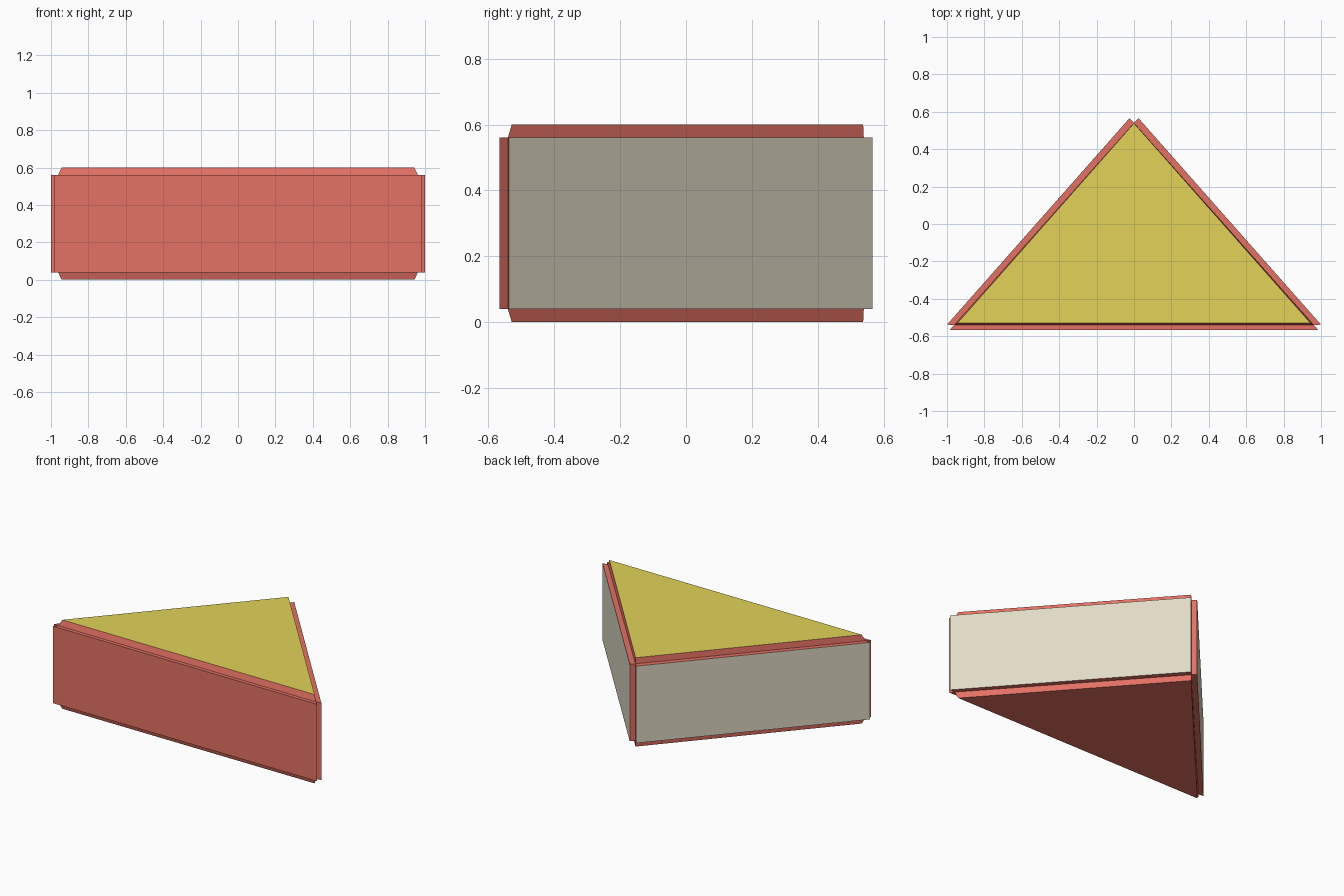
import bpy
import bmesh

cube = bpy.data.objects.get("Cube")
if cube:
    bpy.data.objects.remove(cube, do_unlink=True)


def material(name, colour):
    mat = bpy.data.materials.new(name)
    mat.use_nodes = True
    mat.diffuse_color = (*colour, 1)
    mat.node_tree.nodes["Principled BSDF"].inputs["Base Color"].default_value = (*colour, 1)
    return mat


red = material("coral red", (0.775, 0.165, 0.127))
yellow = material("mustard yellow", (0.76, 0.65, 0.098))
cream = material("cream", (0.745, 0.708, 0.565))


def loft(name, low, low_z, high, high_z, mats, is_face=None):
    """Closed solid between two matching outlines; faces passing the rule get the second colour."""
    bm = bmesh.new()
    a = [bm.verts.new((x, y, low_z)) for x, y in low]
    b = [bm.verts.new((x, y, high_z)) for x, y in high]
    bm.faces.new(a)
    bm.faces.new(b)
    n = len(a)
    for i in range(n):
        j = (i + 1) % n
        bm.faces.new((a[i], a[j], b[j], b[i]))
    bmesh.ops.recalc_face_normals(bm, faces=bm.faces)
    for f in bm.faces:
        f.material_index = int(bool(is_face and is_face(f)))
    mesh = bpy.data.meshes.new(name)
    bm.to_mesh(mesh)
    bm.free()
    for m in mats:
        mesh.materials.append(m)
    obj = bpy.data.objects.new(name, mesh)
    bpy.context.collection.objects.link(obj)


# Heights of the panels and of the whole wedge
Z0, Z1, TOP = 0.04, 0.56, 0.6
wide = [(-0.962, -0.541), (0.962, -0.541), (0, 0.54)]
cap = [(-0.943, -0.529), (0.943, -0.529), (0, 0.538)]

# Wedge body
loft("wedge_body", wide, Z0, wide, Z1, [red])

# Raised top and bottom plates, with the front edge sloping in
loft("top_plate", wide, Z1, cap, TOP, [red, yellow], lambda f: f.normal.z > 0.9)
loft("bottom_plate", cap, 0, wide, Z0, [red])

# Front panel, its ends in line with the slanted sides
front = [(-0.985, -0.566), (0.985, -0.566), (0.962, -0.541), (-0.962, -0.541)]
loft("front_panel", front, Z0, front, Z1, [red])

# Slanted side panels with cream outer faces
for side, s in (("left", 1), ("right", -1)):
    outline = [(s * 0.962, -0.541), (s * 1.0, -0.538), (s * 0.024, 0.566), (0, 0.54)]
    loft(side + "_panel", outline, Z0, outline, Z1, [red, cream],
         lambda f: f.normal.x * s > 0.5 and f.normal.y > 0.5)
